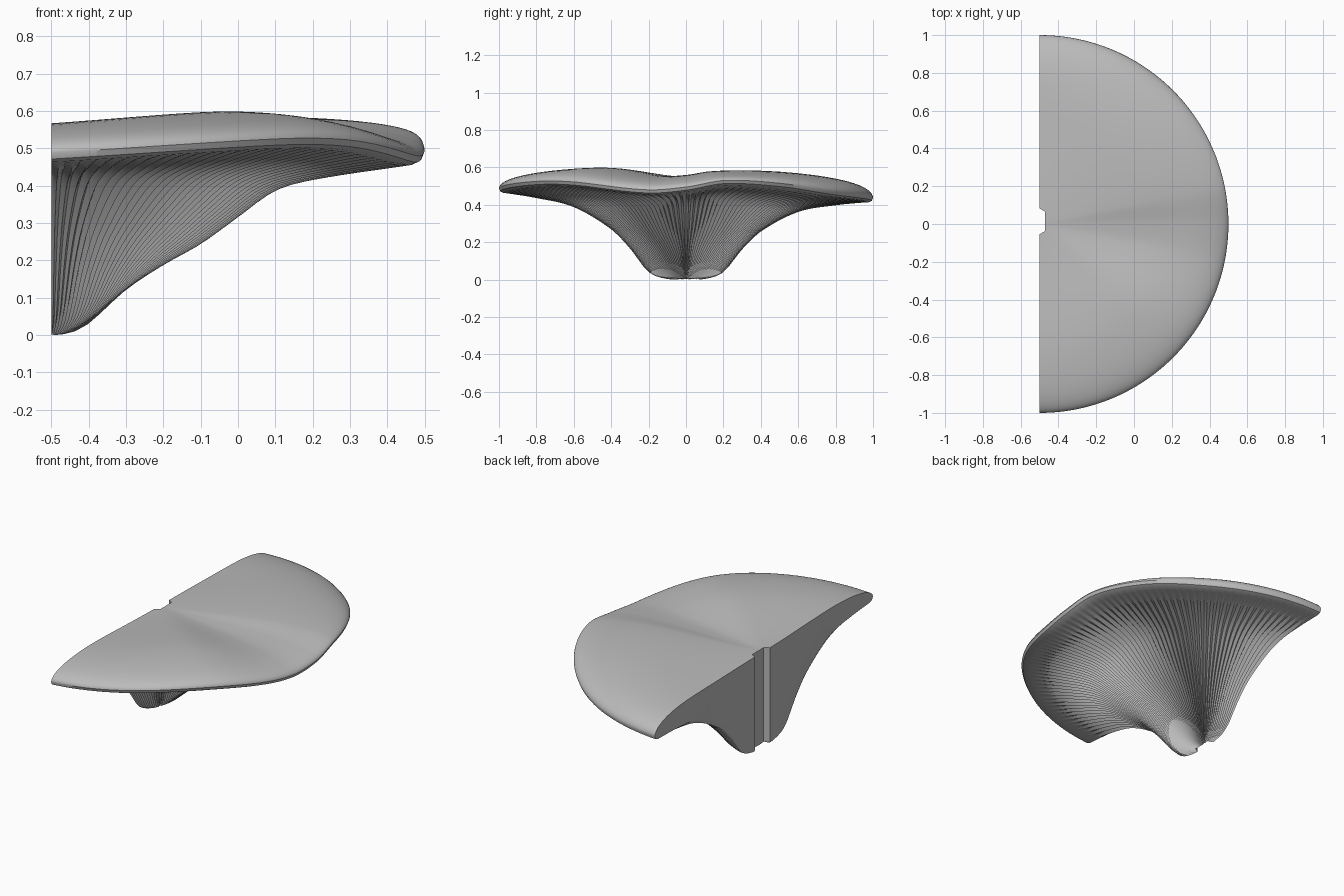
import bpy, bmesh, math

cube = bpy.data.objects.get("Cube")
if cube:
    bpy.data.objects.remove(cube, do_unlink=True)

GILLS, STEPS = 72, 4
CENTRE_X = -0.5
CENTRE_TOP = 0.55


def curve(points):
    """Smooth curve through (x, y) points."""
    n = len(points)

    def slope(i):
        a, b = points[max(i - 1, 0)], points[min(i + 1, n - 1)]
        return (b[1] - a[1]) / (b[0] - a[0])

    def value(x):
        i = 0
        while i < n - 2 and x > points[i + 1][0]:
            i += 1
        (x0, y0), (x1, y1) = points[i], points[i + 1]
        h = x1 - x0
        t = min(max((x - x0) / h, 0), 1)
        s = t * t * (3 - 2 * t)
        return (y0 + (y1 - y0) * s + h * t * (1 - t) ** 2 * slope(i)
                - h * t * t * (1 - t) * slope(i + 1))
    return value


# Wavy rim and crown heights around the half circle (degrees)
rim = curve([(-90, .463), (-53, .50), (-37, .497), (-12, .455), (0, .47),
             (12, .505), (30, .49), (53, .445), (90, .412)])
crown = curve([(-90, .568), (-53, .597), (-37, .597), (-12, .555), (0, .56),
               (12, .58), (30, .585), (53, .575), (90, .54)])
# Underside from stem to rim, sideways and forwards
under_side = curve([(0, 0), (.1, .003), (.2, .04), (.3, .165), (.4, .265),
                    (.6, .38), (.8, .425), (.975, .45)])
under_front = curve([(0, 0), (.05, .005), (.1, .03), (.2, .12), (.3, .185),
                     (.4, .24), (.5, .31), (.6, .38), (.7, .41), (.975, .45)])


def underside(r, deg, groove):
    w = math.sin(math.radians(deg)) ** 2
    z = under_side(r) * w + under_front(r) * (1 - w)
    z *= 1 + (rim(deg) / .45 - 1) * r
    depth = .028 * min(r / .25, 1) * min((.975 - r) / .4, 1)
    return z + depth * groove


def topside(r, deg):
    edge = rim(deg) + .025
    s = min(r / .7, 1)
    body = CENTRE_TOP + (crown(deg) - CENTRE_TOP) * s * s * (3 - 2 * s)
    t = max((r - .5) / .5, 0)
    return edge + (body - edge) * math.sqrt(max(1 - t ** 3, 0))


# Cap: columns swept around the half circle, sharing two poles
bm = bmesh.new()
base = bm.verts.new((CENTRE_X, 0, 0))
peak = bm.verts.new((CENTRE_X, 0, CENTRE_TOP))
low_radii = [.975 * i / 30 for i in range(1, 31)]
high_radii = [math.sin(math.pi / 2 * i / 26) for i in range(26, 0, -1)]
columns = []
count = GILLS * STEPS
for j in range(count + 1):
    deg = -90 + 180 * j / count
    a = math.radians(deg)
    groove = abs(math.cos(math.pi * j / STEPS)) ** 2
    ring = [(r, underside(r, deg, groove)) for r in low_radii]
    ring.append((.993, rim(deg) + .008))
    ring += [(r, topside(r, deg)) for r in high_radii]
    columns.append([bm.verts.new((CENTRE_X + r * math.cos(a), r * math.sin(a), z))
                    for r, z in ring])
for c, d in zip(columns, columns[1:]):
    bm.faces.new((base, d[0], c[0]))
    bm.faces.new((peak, c[-1], d[-1]))
    for k in range(len(c) - 1):
        bm.faces.new((c[k], d[k], d[k + 1], c[k + 1]))
# Flat cut back
bm.faces.new([base] + columns[0] + [peak] + columns[-1][::-1])
bmesh.ops.recalc_face_normals(bm, faces=bm.faces)
mesh = bpy.data.meshes.new("gilled_cap")
bm.to_mesh(mesh)
bm.free()
cap = bpy.data.objects.new("gilled_cap", mesh)
bpy.context.collection.objects.link(cap)

# Mounting groove down the flat back
bm = bmesh.new()
outline = [(-.6, -.115), (-.472, -.038), (-.472, .066), (-.6, .143)]
bottom = bm.faces.new([bm.verts.new((x, y, -.2)) for x, y in outline])
moved = bmesh.ops.extrude_face_region(bm, geom=[bottom])
bmesh.ops.translate(bm, vec=(0, 0, 1), verts=[
    v for v in moved["geom"] if isinstance(v, bmesh.types.BMVert)])
bmesh.ops.recalc_face_normals(bm, faces=bm.faces)
cut_mesh = bpy.data.meshes.new("groove_cutter")
bm.to_mesh(cut_mesh)
bm.free()
cutter = bpy.data.objects.new("groove_cutter", cut_mesh)
cutter.hide_render = True
bpy.context.collection.objects.link(cutter)

bpy.context.view_layer.objects.active = cap
cap.select_set(True)
mod = cap.modifiers.new("groove", "BOOLEAN")
mod.operation = "DIFFERENCE"
mod.solver = "EXACT"
mod.object = cutter
bpy.ops.object.modifier_apply(modifier=mod.name)
bpy.data.objects.remove(cutter, do_unlink=True)

# Plain grey
grey = bpy.data.materials.new("plain_grey")
grey.use_nodes = True
colour = (.5, .5, .5, 1)
grey.diffuse_color = colour
grey.node_tree.nodes["Principled BSDF"].inputs["Base Color"].default_value = colour
cap.data.materials.clear()
cap.data.materials.append(grey)
bpy.ops.object.shade_smooth_by_angle(angle=math.radians(35))
